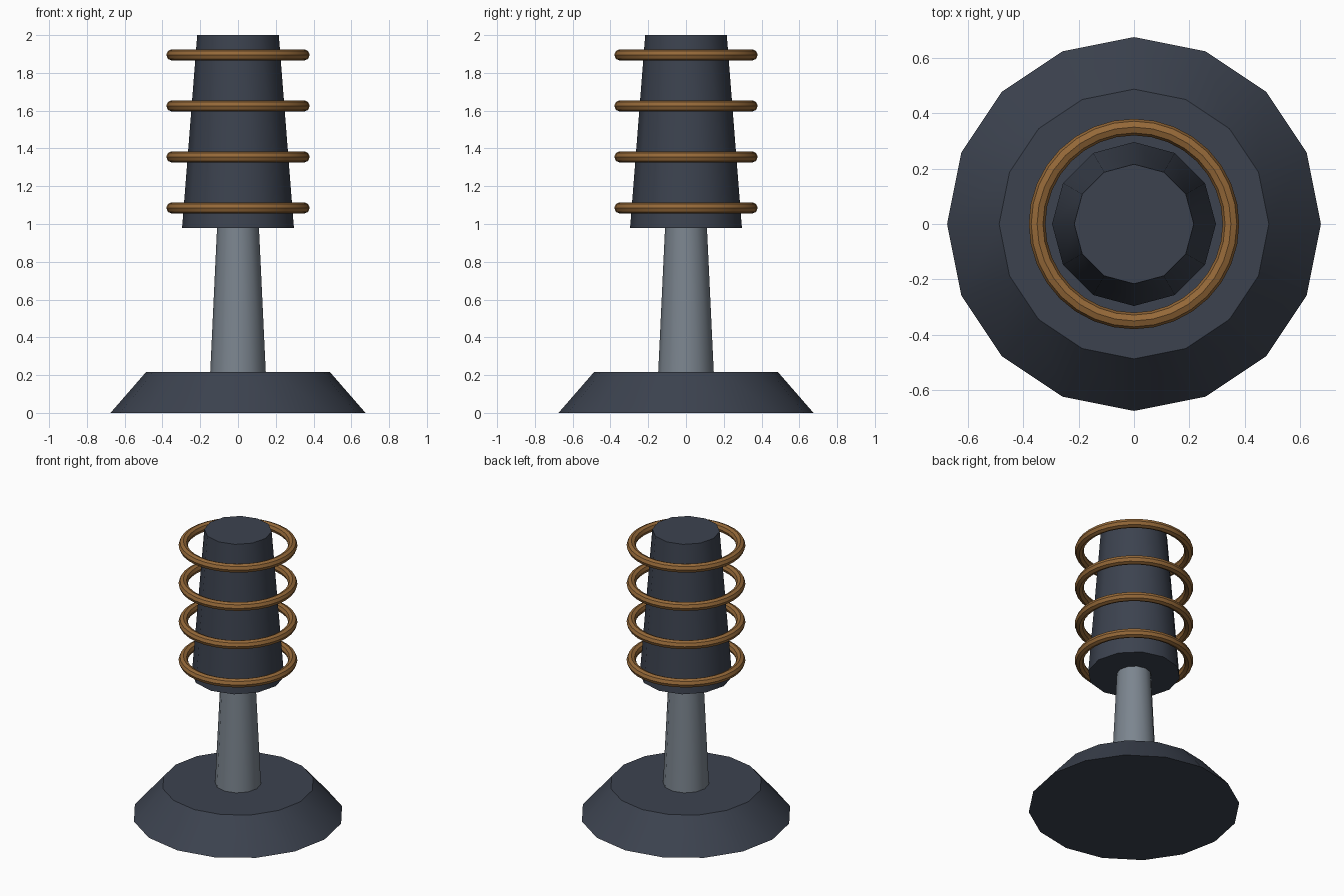
import bpy, math

if "Cube" in bpy.data.objects:
    bpy.data.objects.remove(bpy.data.objects["Cube"])


def material(name, rgb):
    m = bpy.data.materials.new(name)
    m.diffuse_color = (*rgb, 1)
    m.use_nodes = True
    m.node_tree.nodes["Principled BSDF"].inputs["Base Color"].default_value = m.diffuse_color
    return m


dark = material("dark slate", (0.045, 0.055, 0.078))
steel = material("grey steel", (0.20, 0.235, 0.275))
copper = material("copper", (0.30, 0.14, 0.04))


def finish(name, mat):
    ob = bpy.context.object
    ob.name = name
    ob.data.materials.append(mat)
    bpy.ops.object.shade_smooth_by_angle(angle=math.radians(35))
    return ob


def frustum(name, sides, r_bottom, r_top, z0, z1, mat):
    bpy.ops.mesh.primitive_cone_add(vertices=sides, radius1=r_bottom, radius2=r_top,
                                    depth=z1 - z0, location=(0, 0, (z0 + z1) / 2))
    return finish(name, mat)


# flared foot, tapered post and tapered core
frustum("base", 16, 0.675, 0.487, 0, 0.216, dark)
frustum("post", 12, 0.147, 0.111, 0.216, 0.98, steel)
frustum("core", 12, 0.296, 0.216, 0.98, 2.0, dark)

# four floating coil rings around the core
for i in range(4):
    bpy.ops.mesh.primitive_torus_add(major_radius=0.35, minor_radius=0.03,
                                     major_segments=32, minor_segments=8,
                                     location=(0, 0, 1.085 + 0.27 * i))
    finish(f"coil_ring_{i + 1}", copper)
